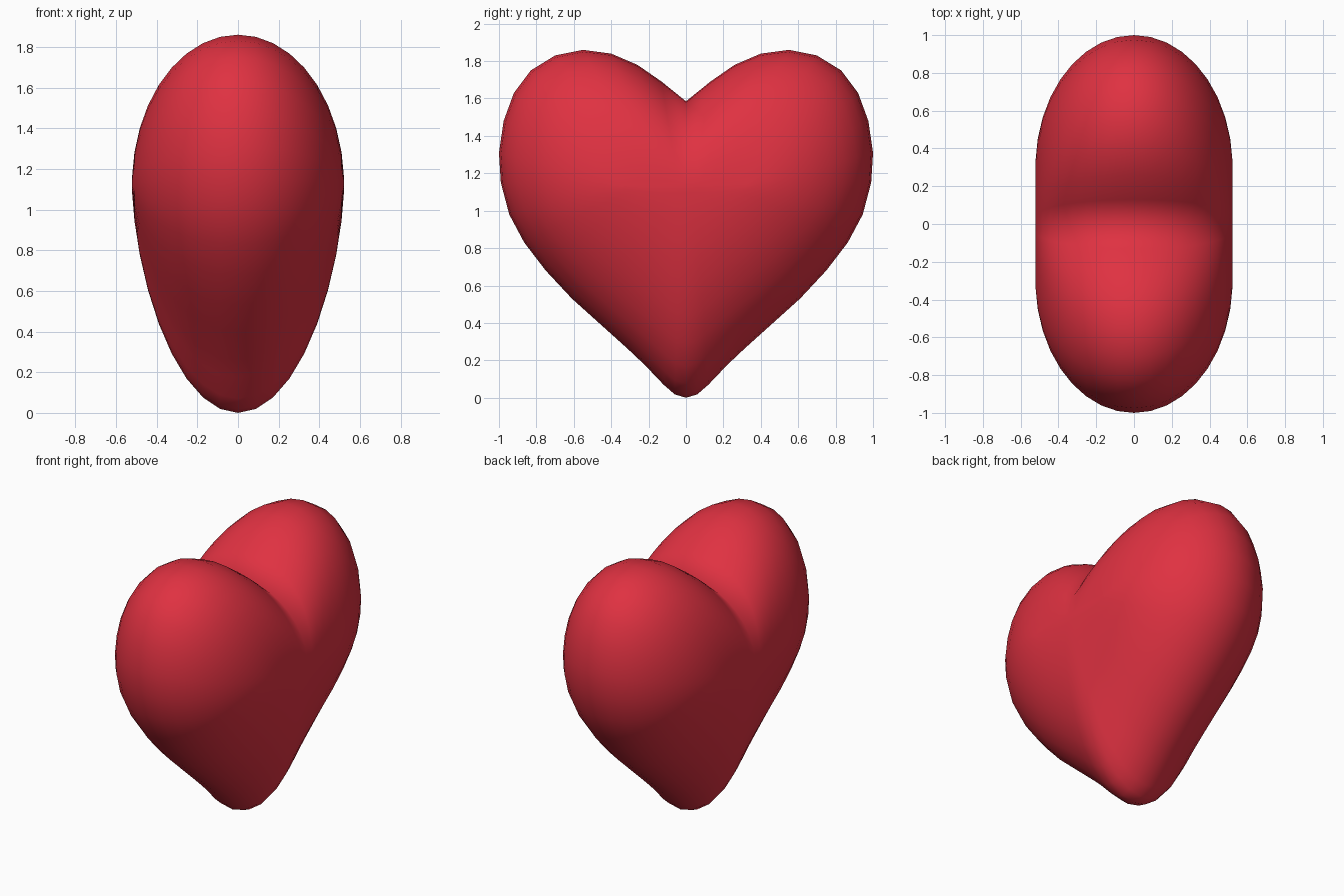
import bpy, bmesh, math

if "Cube" in bpy.data.objects:
    bpy.data.objects.remove(bpy.data.objects["Cube"])

# right half of the heart outline (y, z), cleft to tip
HALF = [(0, 1.585), (.13, 1.69), (.26, 1.78), (.40, 1.84), (.55, 1.86), (.70, 1.83),
        (.83, 1.75), (.92, 1.63), (.975, 1.48), (1.0, 1.31), (.99, 1.15), (.945, .98),
        (.865, .83), (.75, .68), (.61, .53), (.46, .395), (.31, .26), (.22, .175),
        (.12, .07), (.06, .018), (0, 0)]
OUTLINE = HALF + [(-y, z) for y, z in HALF[-2:0:-1]]
MID_Z, HALF_X, RINGS, END = 1.12, .522, 18, math.radians(87)

bm = bmesh.new()
rings = []
for i in range(RINGS + 1):
    a = -END + 2 * END * i / RINGS
    c = math.cos(a)
    ring = []
    for y, z in OUTLINE:
        # the tip rounds in a little faster than the lobes
        k = c ** (1 + .22 * max(0, 1 - z / MID_Z))
        ring.append(bm.verts.new((HALF_X * math.sin(a), y * (.3 + .7 * c),
                                  MID_Z + (z - MID_Z) * k)))
    rings.append(ring)

# skin between the rings, then close both sides
n = len(OUTLINE)
for r, s in zip(rings, rings[1:]):
    for j in range(n):
        bm.faces.new((r[j], r[(j + 1) % n], s[(j + 1) % n], s[j]))
bm.faces.new(rings[0])
bm.faces.new(rings[-1])
bmesh.ops.recalc_face_normals(bm, faces=bm.faces[:])
for f in bm.faces:
    f.smooth = True

mesh = bpy.data.meshes.new("heart")
bm.to_mesh(mesh)
bm.free()
heart = bpy.data.objects.new("heart", mesh)
bpy.context.collection.objects.link(heart)

red = bpy.data.materials.new("heart red")
red.diffuse_color = (.74, .031, .053, 1)
red.use_nodes = True
red.node_tree.nodes["Principled BSDF"].inputs["Base Color"].default_value = red.diffuse_color
mesh.materials.append(red)
